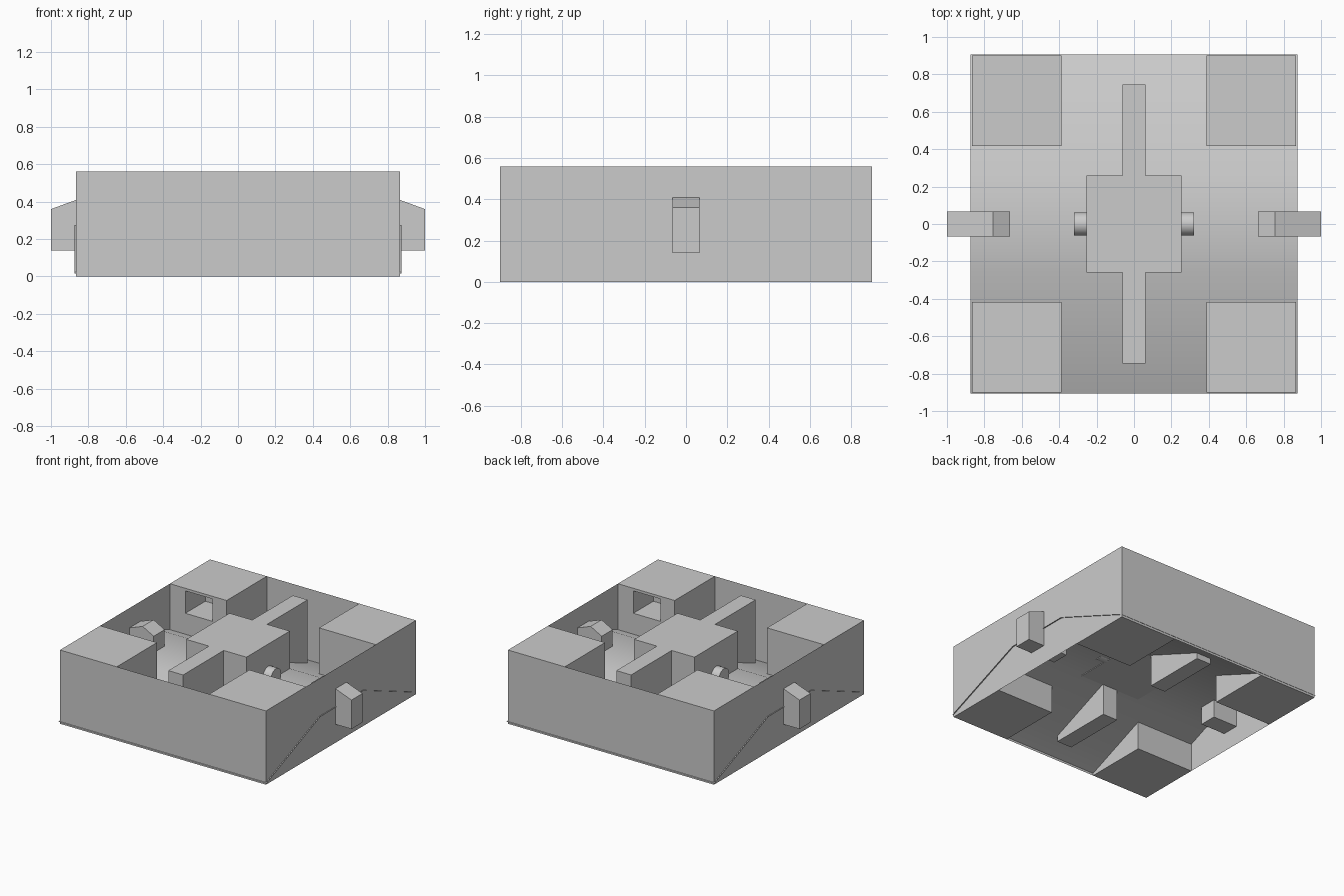
import bpy, bmesh, math
from mathutils import Matrix, Vector

cube = bpy.data.objects.get("Cube")
if cube:
    bpy.data.objects.remove(cube, do_unlink=True)

grey = bpy.data.materials.new("plain_grey")
grey.use_nodes = True
grey.diffuse_color = (0.6, 0.6, 0.6, 1)
grey.node_tree.nodes["Principled BSDF"].inputs["Base Color"].default_value = (0.6, 0.6, 0.6, 1)

HALF_X, HALF_Y, TOP = 0.865, 0.9, 0.56
SIDES = ((1, "left"), (-1, "right"))
ENDS = ((1, "back"), (-1, "front"))


def finish(name, bm, smooth=False):
    mesh = bpy.data.meshes.new(name)
    bm.normal_update()
    for face in bm.faces:
        face.smooth = smooth
    bm.to_mesh(mesh)
    bm.free()
    mesh.materials.append(grey)
    obj = bpy.data.objects.new(name, mesh)
    bpy.context.collection.objects.link(obj)
    return obj


def box(low, high):
    low, high = Vector(low), Vector(high)
    bm = bmesh.new()
    place = Matrix.Translation((low + high) / 2) @ Matrix.Diagonal((*(high - low), 1))
    bmesh.ops.create_cube(bm, size=1, matrix=place)
    bm.normal_update()
    return bm


def sweep(points, offset):
    """Face through the points, extruded by the offset into a solid."""
    bm = bmesh.new()
    face = bm.faces.new([bm.verts.new(p) for p in points])
    grown = bmesh.ops.extrude_face_region(bm, geom=[face])["geom"]
    moved = [v for v in grown if isinstance(v, bmesh.types.BMVert)]
    bmesh.ops.translate(bm, verts=moved, vec=offset)
    bmesh.ops.recalc_face_normals(bm, faces=bm.faces)
    return bm


# Outer walls, open above and below
walls = box((-HALF_X, -HALF_Y, 0), (HALF_X, HALF_Y, TOP))
caps = [f for f in walls.faces if abs(f.normal.z) > 0.5]
bmesh.ops.delete(walls, geom=caps, context="FACES_ONLY")
finish("outer_walls", walls)

# Ramped floor sheet with a raised flat middle
floor = bmesh.new()
rows = [[floor.verts.new((x, y, z)) for x in (-0.873, 0.873)]
        for y, z in ((-0.905, 0.015), (-0.26, 0.275), (0.26, 0.275), (0.905, 0.015))]
for a, b in zip(rows, rows[1:]):
    floor.faces.new((a[0], a[1], b[1], b[0]))
finish("ramped_floor", floor, smooth=True)

# Corner blocks; two diagonal ones have a square recess facing the middle
for sx, side in SIDES:
    for sy, end in ENDS:
        xs = sorted((sx * 0.388, sx * HALF_X))
        ys = sorted((sy * 0.418, sy * HALF_Y))
        bm = box((xs[0], ys[0], 0), (xs[1], ys[1], TOP))
        if sx != sy:
            face = next(f for f in bm.faces if f.normal.y * sy < -0.5)
            bmesh.ops.inset_individual(bm, faces=[face], thickness=0.03)
            middle = face.calc_center_median()
            for v in face.verts:
                v.co.x = sx * 0.62 + math.copysign(0.115, v.co.x - middle.x)
                v.co.z = 0.455 + math.copysign(0.085, v.co.z - middle.z)
            inner = bmesh.ops.extrude_discrete_faces(bm, faces=[face])["faces"][0]
            bmesh.ops.translate(bm, verts=inner.verts, vec=(0, sy * 0.24, 0))
        finish(f"{end}_{side}_corner_block", bm)

# Central block with a long arm at each end
finish("centre_block", box((-0.253, -0.26, 0.27), (0.253, 0.26, TOP)))
for sy, end in ENDS:
    ys = sorted((sy * 0.255, sy * 0.747))
    finish(f"{end}_arm", box((-0.062, ys[0], 0.035), (0.062, ys[1], TOP)))

# Round pegs and wall brackets on both sides
for sx, side in SIDES:
    peg = bmesh.new()
    place = Matrix.Translation((sx * 0.28, 0, 0.33)) @ Matrix.Rotation(math.pi / 2, 4, "Y")
    bmesh.ops.create_cone(peg, cap_ends=True, segments=32, radius1=0.062,
                          radius2=0.062, depth=0.08, matrix=place)
    obj = finish(f"{side}_peg", peg)
    bpy.ops.object.select_all(action="DESELECT")
    obj.select_set(True)
    bpy.context.view_layer.objects.active = obj
    bpy.ops.object.shade_smooth_by_angle(angle=math.radians(40))

    outline = ((1, 0.14), (1, 0.36), (0.755, 0.45), (0.662, 0.4), (0.662, 0.14))
    points = [(sx * x, -0.066, z) for x, z in outline]
    finish(f"{side}_bracket", sweep(points, (0, 0.132, 0)))
